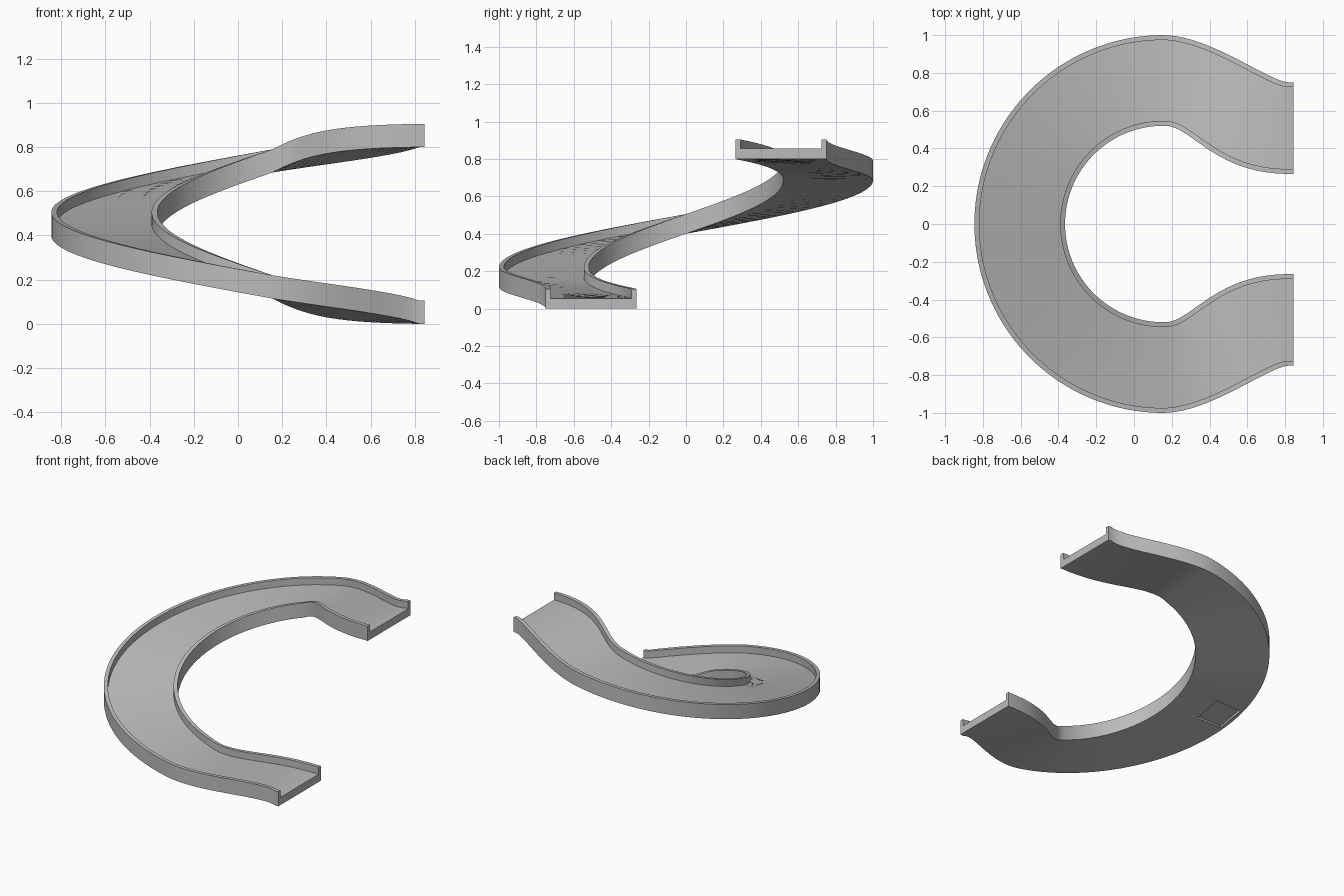
import bpy, bmesh, math
from mathutils import Vector

cube = bpy.data.objects.get("Cube")
if cube:
    bpy.data.objects.remove(cube)

CENTRE_X, R_OUT, R_IN = 0.155, 1.0, 0.52
RISE, TOP = 0.285, 0.80          # quarter-turn rise, height of the upper end
WALL, FLOOR, HEIGHT = 0.026, 0.055, 0.105
ARC_STEPS, BEND_STEPS = 40, 20

grey = bpy.data.materials.new("plain grey")
grey.use_nodes = True
colour = (0.5, 0.5, 0.5, 1)
grey.diffuse_color = colour
grey.node_tree.nodes["Principled BSDF"].inputs["Base Color"].default_value = colour


def bezier(points, t):
    a, b, c, d = (Vector(p) for p in points)
    s = 1 - t
    return a * s**3 + b * 3 * s * s * t + c * 3 * s * t * t + d * t**3


def edge_path(radius, bend):
    """Bottom edge from the low front end round to the high back end."""
    half = []
    for i in range(ARC_STEPS):
        f = i / ARC_STEPS
        a = f * math.pi / 2
        half.append(Vector((CENTRE_X - radius * math.cos(a),
                            radius * math.sin(a), TOP / 2 + RISE * f)))
    half += [bezier(bend, i / BEND_STEPS) for i in range(BEND_STEPS + 1)]
    half.append(half[-1] + Vector((0.025, 0, 0)))
    front = [Vector((p.x, -p.y, TOP - p.z)) for p in reversed(half[1:])]
    return front + half


def inset(path, side):
    """Shift a path sideways by the wall thickness, keeping the ends square."""
    result = []
    for i, p in enumerate(path):
        t = path[min(i + 1, len(path) - 1)] - path[max(i - 1, 0)]
        n = Vector((-t.y, t.x, 0)).normalized()
        q = p + n * side * WALL
        if i in (0, len(path) - 1):
            q.x = p.x
        result.append(q)
    return result


Z_ARC = TOP / 2 + RISE
outer = edge_path(R_OUT, [(CENTRE_X, R_OUT, Z_ARC), (0.40, R_OUT, 0.725),
                          (0.72, 0.75, 0.76), (0.82, 0.75, TOP)])
inner = edge_path(R_IN, [(CENTRE_X, R_IN, Z_ARC), (0.30, 0.53, 0.76),
                         (0.42, 0.265, 0.795), (0.82, 0.265, TOP)])
# Travel is clockwise seen from above, so the outside lies to the left
outer_face = inset(outer, -1)
inner_face = inset(inner, 1)

# Channel-shaped ramp lofted along both edges
bm = bmesh.new()
rings = []
for o, of, n, nf in zip(outer, outer_face, inner, inner_face):
    section = [(n, 0), (o, 0), (o, HEIGHT), (of, HEIGHT),
               (of, FLOOR), (nf, FLOOR), (nf, HEIGHT), (n, HEIGHT)]
    rings.append([bm.verts.new(p + Vector((0, 0, h))) for p, h in section])
for a, b in zip(rings, rings[1:]):
    for k in range(8):
        m = (k + 1) % 8
        bm.faces.new((a[k], a[m], b[m], b[k]))
bm.faces.new(rings[0])
bm.faces.new(rings[-1])
bmesh.ops.recalc_face_normals(bm, faces=bm.faces)
mesh = bpy.data.meshes.new("curved_ramp")
bm.to_mesh(mesh)
bm.free()
mesh.materials.append(grey)
ramp = bpy.data.objects.new("curved_ramp", mesh)
bpy.context.collection.objects.link(ramp)

# Shallow square recess in the underside
bpy.ops.mesh.primitive_cube_add(size=1, location=(-0.72, 0, TOP / 2),
                                rotation=(math.atan(0.21), 0, 0))
cutter = bpy.context.object
cutter.name = "recess_cutter"
cutter.scale = (0.2, 0.2, 0.03)
cutter.hide_render = True
cut = ramp.modifiers.new("recess", 'BOOLEAN')
cut.object = cutter
cut.operation = 'DIFFERENCE'
cut.solver = 'EXACT'
bpy.ops.object.select_all(action='DESELECT')
ramp.select_set(True)
bpy.context.view_layer.objects.active = ramp
bpy.ops.object.modifier_apply(modifier=cut.name)
bpy.data.objects.remove(cutter)
bpy.ops.object.shade_smooth_by_angle(angle=math.radians(30))
